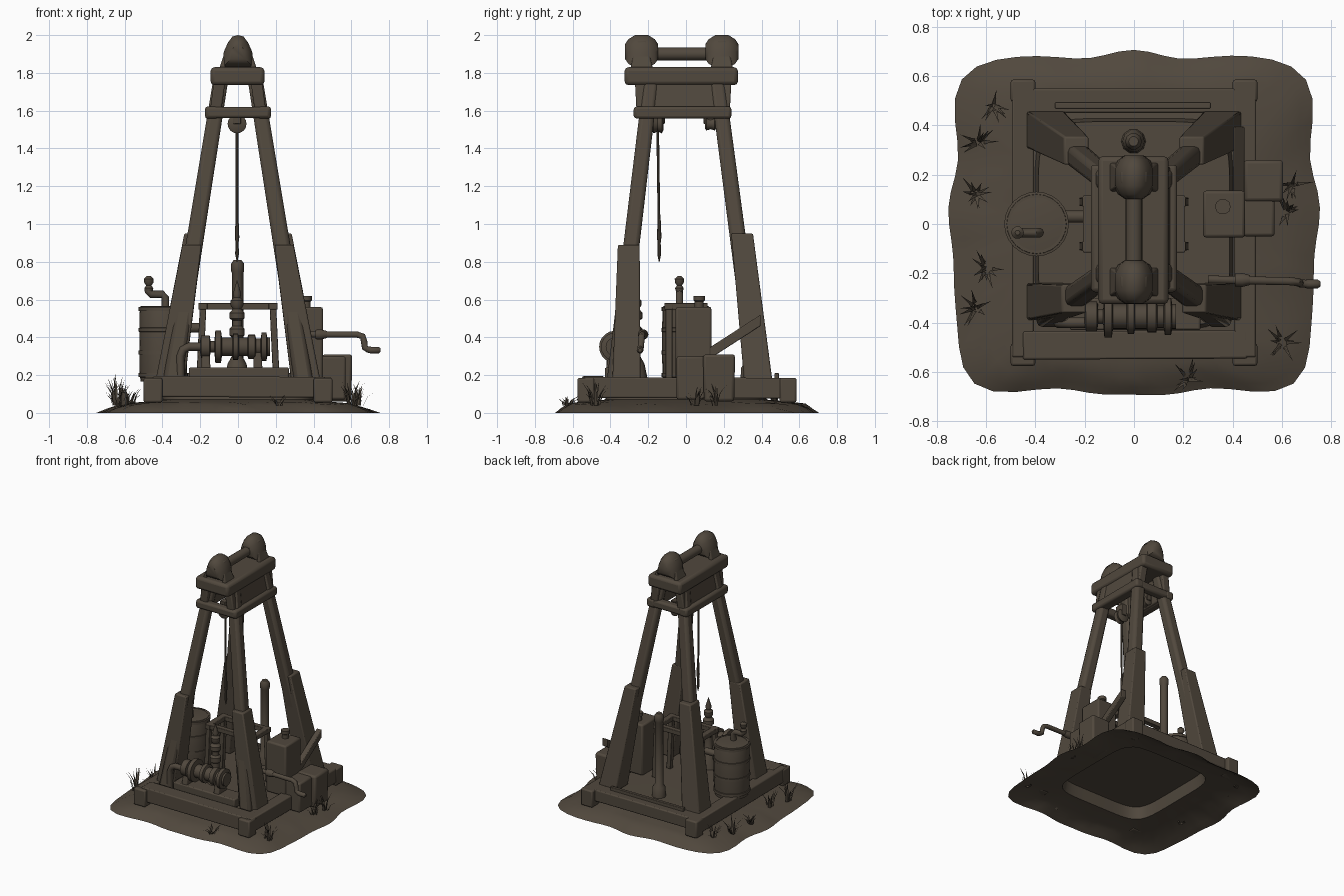
import bpy, bmesh, math, random
from mathutils import Vector

if "Cube" in bpy.data.objects:
    bpy.data.objects.remove(bpy.data.objects["Cube"])

random.seed(4)
brown = bpy.data.materials.new("dark_weathered_brown")
brown.diffuse_color = (0.082, 0.065, 0.047, 1)
brown.use_nodes = True
brown.node_tree.nodes["Principled BSDF"].inputs["Base Color"].default_value = brown.diffuse_color


def finish(name, bm, bevel=0.0):
    bmesh.ops.recalc_face_normals(bm, faces=bm.faces)
    me = bpy.data.meshes.new(name)
    bm.to_mesh(me)
    bm.free()
    me.materials.append(brown)
    ob = bpy.data.objects.new(name, me)
    bpy.context.collection.objects.link(ob)
    if bevel:
        m = ob.modifiers.new("worn_edges", 'BEVEL')
        m.width, m.segments, m.limit_method = bevel, 2, 'ANGLE'
    bpy.ops.object.select_all(action='DESELECT')
    ob.select_set(True)
    bpy.context.view_layer.objects.active = ob
    bpy.ops.object.shade_smooth_by_angle(angle=math.radians(40))
    return ob


def skin(bm, rings, cap_last=True):
    """Join rings of vertices into a skin with end caps."""
    n = len(rings[0])
    for a, b in zip(rings, rings[1:]):
        for i in range(n):
            bm.faces.new((a[i], a[(i + 1) % n], b[(i + 1) % n], b[i]))
    bm.faces.new(rings[0])
    if cap_last:
        bm.faces.new(rings[-1])


def beam(name, p, q, s1, s2=None, bevel=0.008):
    """Four sided timber from p to q with axis aligned end cuts."""
    p, q, s2 = Vector(p), Vector(q), s2 or s1
    d = [abs(c) for c in q - p]
    k = d.index(max(d))
    u, v = [Vector([1.0 if i == j else 0.0 for i in range(3)]) for j in range(3) if j != k]
    bm = bmesh.new()
    rings = [[bm.verts.new(c + u * a * s[0] / 2 + v * b * s[1] / 2)
              for a, b in ((-1, -1), (1, -1), (1, 1), (-1, 1))] for c, s in ((p, s1), (q, s2))]
    skin(bm, rings)
    return finish(name, bm, bevel)


def box(name, x0, x1, y0, y1, z0, z1, bevel=0.01):
    x, z = (x0 + x1) / 2, (z0 + z1) / 2
    return beam(name, (x, y0, z), (x, y1, z), (x1 - x0, z1 - z0), None, bevel)


def lathe(name, loc, profile, axis='Z', n=16):
    """Turned part; profile holds (radius, distance along axis)."""
    bm = bmesh.new()
    rings = []
    for r, h in profile:
        ring = []
        for i in range(n):
            t = math.tau * i / n
            a, b = r * math.cos(t), r * math.sin(t)
            co = {'X': (h, a, b), 'Y': (a, h, b), 'Z': (a, b, h)}[axis]
            ring.append(bm.verts.new(Vector(loc) + Vector(co)))
        rings.append(ring)
    skin(bm, rings)
    return finish(name, bm)


def tube(name, pts, r, n=10):
    pts = [Vector(p) for p in pts]
    bm = bmesh.new()
    rings = []
    for i, p in enumerate(pts):
        t = (pts[min(i + 1, len(pts) - 1)] - pts[max(i - 1, 0)]).normalized()
        u = t.cross(Vector((0, 1, 0.01))).normalized()
        v = t.cross(u)
        rings.append([bm.verts.new(p + r * (u * math.cos(math.tau * j / n) + v * math.sin(math.tau * j / n)))
                      for j in range(n)])
    skin(bm, rings)
    return finish(name, bm)


# Earth patch: open sheet, raised inside the timber frame, with a wavy rim
bm = bmesh.new()
N = 72
rings = []
for ax, by, z in ((.2, .2, .165), (.388, .415, .162), (.402, .428, .07), (.5, .56, .058),
                  (.6, .615, .045), (.68, .655, .02), (.735, .685, 0)):
    ring = []
    for i in range(N):
        t = math.tau * i / N
        c, d = math.cos(t), math.sin(t)
        k = 1 / (abs(c / ax) ** 6 + abs(d / by) ** 6) ** (1 / 6)
        if ax > .55:
            k *= 1 + 0.02 * math.sin(8 * t + 1.5) + 0.01 * math.sin(13 * t)
        h = z + (random.uniform(-.007, .007) if .55 < ax < .7 else 0)
        ring.append(bm.verts.new((max(-.76, min(.76, k * c)), k * d, max(0, h))))
    rings.append(ring)
skin(bm, rings, cap_last=False)
finish("earth_patch", bm)

# Border timbers and corner feet
beam("front_timber", (-.45, -.492, .14), (.46, -.488, .135), (.115, .11))
beam("back_timber", (-.46, .5, .14), (.46, .5, .14), (.1, .09))
beam("back_rail", (-.32, .48, .195), (.31, .48, .195), (.025, .03), bevel=.004)
for sx in (-1, 1):
    beam("side_timber", (sx * .45, -.54, .135), (sx * .45, .54, .13), (.09, .11))
    for y in (-.53, .54):
        box("corner_foot", sx * .45 - .05, sx * .45 + .05, y - .045, y + .045, .055, .185)
beam("winch_bed", (-.26, -.365, .205), (.27, -.365, .205), (.13, .07))

# Tower legs, with thick lower sleeves
for sx in (-1, 1):
    for nm, yb, yt, ys, ye, zs in (("front", -.375, -.185, -.315, -.303, .89), ("back", .375, .165, .383, .297, .95)):
        top, bot = Vector((sx * .092, yt, 1.76)), Vector((sx * .348, yb, .165))
        beam(nm + "_leg", bot, top, (.10, .09), (.08, .08), .022)
        end = bot.lerp(top, (zs - .165) / 1.595)
        beam(nm + "_leg_sleeve", (bot.x + sx * .012, ys, .165), (end.x + sx * .012, ye, zs), (.155, .15), (.10, .115))

# Tower head: ring, cheeks and cap
for sx in (-1, 1):
    beam("head_ring_side", (sx * .14, -.275, 1.59), (sx * .14, .24, 1.59), (.07, .065), bevel=.015)
    beam("head_cheek", (sx * .124, -.015, 1.56), (sx * .098, -.015, 1.75), (.06, .49), (.06, .51))
for y in (-.245, .205):
    beam("head_ring_end", (-.17, y, 1.59), (.17, y, 1.59), (.065, .06), bevel=.015)
box("head_cap", -.145, .14, -.325, .275, 1.735, 1.83, .02)

# Arched bearings and shaft on the cap
arch = ((-.085, -.085), (.085, -.085), (.075, 0), (.055, .045), (.03, .08), (0, .088), (-.03, .08), (-.055, .045), (-.075, 0))
for y in (-.235, .19):
    bm = bmesh.new()
    skin(bm, [[bm.verts.new((x * f, y + d, 1.912 + z * f)) for x, z in arch]
              for d, f in ((-.088, .45), (-.07, .75), (-.035, 1), (.035, 1), (.07, .75), (.088, .45))])
    finish("bearing_arch", bm)
    for sx in (-1, 1):
        beam("bearing_rib", (sx * .085, y, 1.82), (sx * .035, y, 1.97), (.03, .12), (.03, .05))
lathe("head_shaft", (0, 0, 1.9), [(.034, -.24), (.034, .2)], 'Y')

# Pulleys, rope and hanging drill point
for y, r in ((-.15, .05), (.13, .035)):
    lathe("pulley", (-.005, y, 1.53), [(r * .7, -.03), (r, -.022), (r * .8, 0), (r, .022), (r * .7, .03)], 'Y')
    beam("pulley_hanger", (-.005, y, 1.53), (-.005, y, 1.62), (.04, .075), bevel=.004)
tube("rope", [(-.005, -.15, 1.52), (-.005, -.143, 1.0)], .007, 8)
lathe("drill_point", (-.005, -.142, 0), [(.002, .8), (.01, .84), (.008, .9), (.012, .93), (.007, 1.05)], n=8)

# Turned well head behind the winch and tall rear post
lathe("well_head", (-.005, -.27, 0), [(.07, .165), (.05, .26), (.028, .3), (.028, .4), (.04, .41), (.04, .445),
      (.025, .46), (.025, .49), (.04, .5), (.04, .53), (.022, .55), (.034, .57), (.034, .595), (.018, .61), (.022, .63), (.002, .7)])
lathe("rear_post", (-.002, .335, 0), [(.05, .165), (.045, .24), (.03, .26), (.03, .74), (.034, .75), (.034, .79), (.02, .81)], n=10)

# Working frame in the middle
for x in (-.185, .185):
    for y in (-.09, .09):
        beam("frame_post", (x * 1.1, y, .165), (x, y, .56), (.035, .035), bevel=.004)
    beam("frame_side_rail", (x, -.115, .565), (x, .115, .565), (.045, .035), bevel=.004)
for y in (-.09, .09):
    beam("frame_cross_rail", (-.21, y, .565), (.21, y, .565), (.04, .035), bevel=.004)

# Winch with flanges, supports and elbow pipe
lathe("winch_drum", (0, -.375, .35), [(.035, -.2), (.06, -.195), (.06, -.15), (.03, -.145), (.03, -.125), (.085, -.12),
      (.085, -.09), (.05, -.085), (.05, -.03), (.07, -.025), (.07, .0), (.05, .005), (.05, .05), (.065, .055),
      (.065, .09), (.045, .095), (.045, .12), (.075, .125), (.075, .15), (.05, .155), (.05, .17)], 'X', 20)
for x in (-.17, .105):
    beam("winch_support", (x, -.37, .2), (x, -.37, .35), (.05, .12), (.04, .06))
tube("elbow_pipe", [(-.17, -.4, .35), (-.26, -.4, .35), (-.29, -.4, .335), (-.305, -.4, .3), (-.305, -.4, .165)], .022)

# Barrel with hoops and tap
lathe("barrel", (-.395, 0, 0), [(.12, .165), (.125, .2), (.127, .37), (.125, .55), (.12, .565), (.108, .565), (.108, .555)], n=24)
for z in (.2, .32, .44, .55):
    lathe("barrel_hoop", (-.395, 0, z), [(.122, -.012), (.131, -.01), (.131, .01), (.122, .012)], n=24)
tube("tap_pipe", [(-.385, -.035, .55), (-.385, -.035, .61), (-.4, -.035, .628), (-.46, -.035, .628),
                  (-.475, -.035, .645), (-.475, -.035, .66)], .02)
lathe("tap_knob", (-.472, -.035, 0), [(.018, .64), (.024, .66), (.014, .675), (.025, .69), (.026, .71), (.01, .725)], n=10)
tube("barrel_feed", [(-.29, .03, .45), (-.19, .03, .45)], .025)

# Engine box, side step and fuel box
box("engine_box", .28, .45, -.055, .135, .165, .56, .012)
box("engine_step", .44, .57, -.05, .11, .07, .3, .012)
lathe("engine_cap", (.36, .07, 0), [(.025, .55), (.025, .59), (.032, .595), (.032, .62)], n=10)
beam("fuel_box", (.525, .175, .06), (.525, .175, .31), (.15, .16), (.16, .17), .015)
beam("leaning_plank", (.425, .1, .3), (.425, .395, .49), (.045, .06), bevel=.005)

# Crank handle on the right
tube("crank", [(.3, -.225, .415), (.63, -.232, .415), (.66, -.235, .405), (.668, -.237, .375), (.672, -.24, .345),
               (.69, -.242, .335), (.715, -.243, .332)], .017)
lathe("crank_grip", (.71, -.243, .332), [(.014, -.02), (.018, -.01), (.018, .035), (.01, .045)], 'X', 10)
lathe("crank_collar", (.44, -.227, .415), [(.026, -.03), (.028, 0), (.02, .03)], 'X', 10)

# Grass tufts
for x, y, h in ((-.57, .48, .1), (-.63, .33, .15), (-.64, .12, .07), (-.6, -.18, .13), (-.64, -.34, .17),
                (.6, -.48, .14), (.64, .16, .12), (.62, .05, .1), (.22, -.63, .06)):
    bm = bmesh.new()
    for i in range(12):
        t = random.uniform(0, math.tau)
        d = Vector((math.cos(t), math.sin(t), 0))
        side = Vector((-d.y, d.x, 0)) * .008
        b = Vector((x, y, .038)) + d * random.uniform(0, .025)
        lean, up = random.uniform(.02, .07), h * random.uniform(.5, 1)
        mid = b + d * lean * .35 + Vector((0, 0, up * .6))
        tip = b + d * lean + Vector((0, 0, up))
        vs = [bm.verts.new(c) for c in (b - side, b + side, mid + side * .6, tip, mid - side * .6)]
        bm.faces.new(vs)
    finish("grass_tuft", bm)
